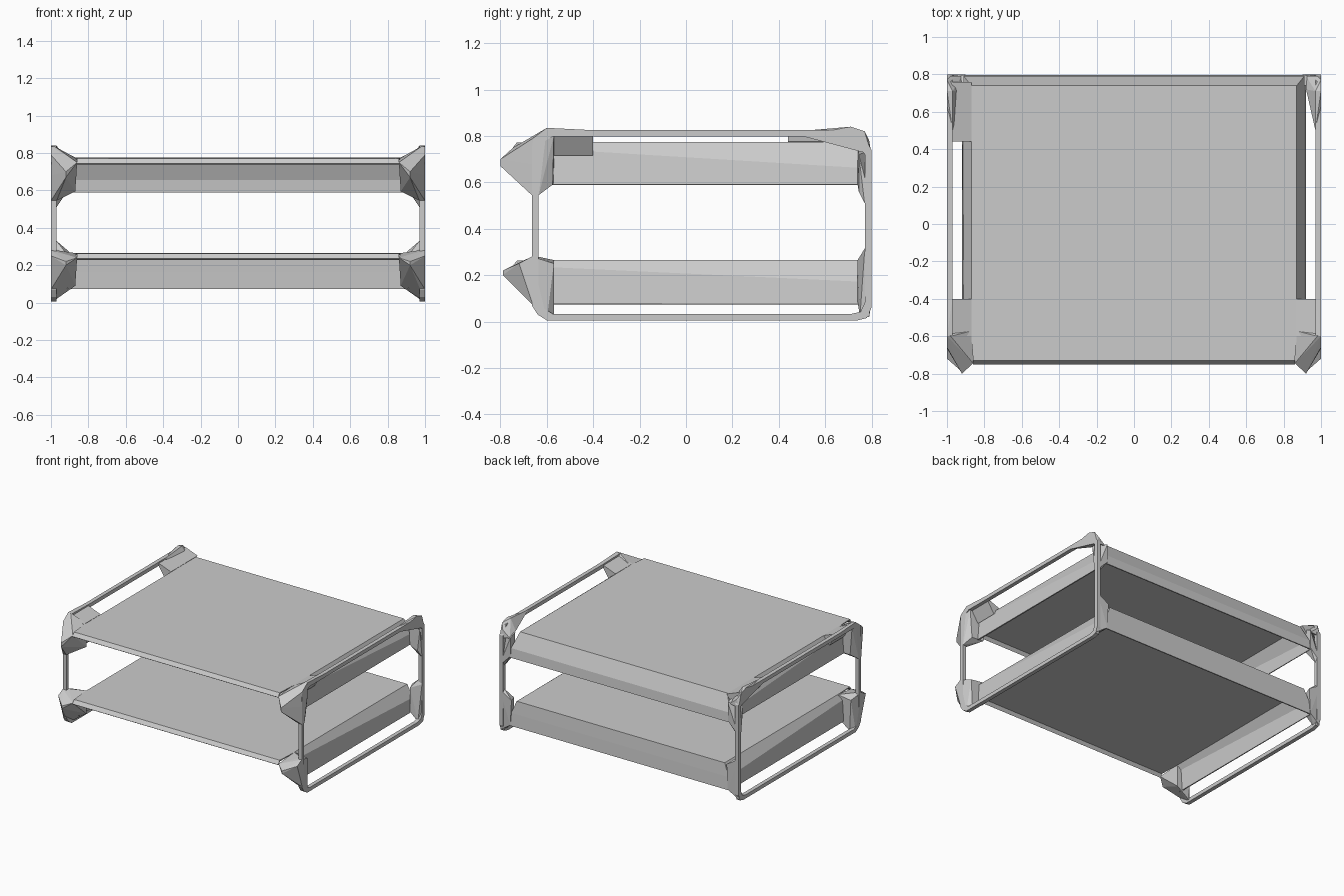
import bpy, bmesh

if "Cube" in bpy.data.objects:
    bpy.data.objects.remove(bpy.data.objects["Cube"])

def finish(name, bm):
    bmesh.ops.recalc_face_normals(bm, faces=bm.faces)
    me = bpy.data.meshes.new(name)
    bm.to_mesh(me)
    bm.free()
    ob = bpy.data.objects.new(name, me)
    bpy.context.collection.objects.link(ob)
    return ob

def hull(name, pts, side):
    """Convex faceted bracket, mirrored by side (+1 right, -1 left)."""
    bm = bmesh.new()
    for x, y, z in pts:
        bm.verts.new((x * side, y, z))
    res = bmesh.ops.convex_hull(bm, input=bm.verts)
    junk = {v for v in res["geom_interior"] + res["geom_unused"] if isinstance(v, bmesh.types.BMVert)}
    bmesh.ops.delete(bm, geom=list(junk), context='VERTS')
    return finish(name, bm)

def tray(name, top, fold, bottom, y_fold):
    """Sheet shelf: flat panel, rolled front lip, skirt down the sides and back."""
    bm = bmesh.new()
    def rim(x, yb, z, yf=-0.6):
        return [bm.verts.new(p) for p in ((-x, yf, z), (-x, yb, z), (x, yb, z), (x, yf, z))]
    a = rim(0.87, y_fold, top)
    b = rim(0.91, 0.79, fold)
    # side walls stay tall, only the back folds lower
    for v in (b[0], b[3]):
        v.co.z = top - 0.03
    for i, sx in ((1, -1), (2, 1)):
        b[i].co.z = fold
    c = rim(0.92, 0.797, bottom)
    for r, s in ((a, b), (b, c)):
        for i in range(3):
            bm.faces.new((r[i], r[i + 1], s[i + 1], s[i]))
    f = [bm.verts.new((x, -0.73, top - 0.003)) for x in (-0.86, 0.86)]
    g = [bm.verts.new((x, -0.75, top - 0.03)) for x in (-0.86, 0.86)]
    bm.faces.new((f[0], f[1], a[3], a[2], a[1], a[0]))
    bm.faces.new((g[0], g[1], f[1], f[0]))
    ob = finish(name, bm)
    mod = ob.modifiers.new("sheet", 'SOLIDIFY')
    mod.thickness = 0.01
    mod.offset = -1
    return ob

def side_frame(name, side):
    """Slim rounded loop standing at each side."""
    outer = [(-.60, .005), (.74, .005), (.78, .015), (.8, .06), (.8, .74), (.76, .81),
             (.71, .825), (-.60, .825), (-.645, .80), (-.665, .75), (-.665, .07), (-.64, .03)]
    cy, cz, hy, hz, w = .0675, .415, .7325, .41, .028
    inner = [(cy + (y - cy) * (hy - w) / hy, cz + (z - cz) * (hz - w) / hz) for y, z in outer]
    bm = bmesh.new()
    loops = [[bm.verts.new((x * side, y, z)) for y, z in ring]
             for x, ring in ((1.0, outer), (.97, outer), (.97, inner), (1.0, inner))]
    n = len(outer)
    for k in range(4):
        p, q = loops[k], loops[(k + 1) % 4]
        for i in range(n):
            j = (i + 1) % n
            bm.faces.new((p[i], p[j], q[j], q[i]))
    return finish(name, bm)

# Two shelves
tray("upper_tray", 0.775, 0.66, 0.59, 0.74)
tray("lower_tray", 0.265, 0.17, 0.075, 0.78)

for side, label in ((1, "right"), (-1, "left")):
    side_frame(label + "_side_frame", side)

    # Upper front bracket: lower post flare, nose tip and top ear
    hull(label + "_upper_front_bracket", [
        (.92, -.80, .70), (.92, -.80, .67), (.86, -.745, .75), (.86, -.57, .77), (.87, -.57, .595),
        (.97, -.665, .545), (1, -.665, .545), (1, -.635, .545), (.97, -.575, .59), (.99, -.57, .80),
        (1, -.66, .79), (.98, -.60, .835), (1, -.60, .835), (1, -.665, .68)], side)
    # Lower front bracket: nose tip down to the foot
    hull(label + "_lower_front_bracket", [
        (.92, -.79, .22), (.92, -.79, .20), (.86, -.745, .24), (.87, -.57, .265), (.87, -.57, .09),
        (.97, -.64, .28), (1, -.665, .28), (1, -.72, .25), (.97, -.57, .02), (1, -.60, .01),
        (1, -.66, .07), (.98, -.57, .25)], side)
    # Ear easing the top bar into the front corner
    hull(label + "_front_ear", [(.97, -.60, .83), (1, -.60, .835), (.97, -.40, .825), (1, -.40, .825),
                                (.97, -.60, .80), (1, -.60, .80)], side)
    # Rear upper corner bracket and ear
    hull(label + "_upper_back_bracket", [
        (.91, .80, .74), (.91, .80, .60), (.91, .74, .76), (.92, .74, .59), (.97, .78, .51),
        (1, .80, .51), (1, .77, .51), (.98, .745, .56), (1, .745, .72)], side)
    hull(label + "_back_ear", [
        (.97, .71, .84), (1, .71, .84), (1, .77, .82), (.98, .79, .78), (1, .80, .72), (.92, .79, .73),
        (.92, .72, .76), (1, .64, .80), (.97, .50, .822), (1, .50, .80)], side)
    # Rear lower corner bracket
    hull(label + "_lower_back_bracket", [
        (.90, .80, .27), (.91, .80, .08), (.92, .74, .265), (.92, .74, .085), (.97, .78, .33),
        (1, .80, .33), (1, .77, .30), (.98, .75, .02), (1, .79, .02)], side)

    # Web from the top bar to the shelf edge
    spans = [("front", -.60, -.40)] + ([("back", .44, .76)] if side < 0 else [])
    for tag, y0, y1 in spans:
        hull(f"{label}_{tag}_web", [(x, y, z) for y in (y0, y1) for x, z in
             ((.975, .80), (.97, .815), (.87, .777), (.92, .715))], side)
